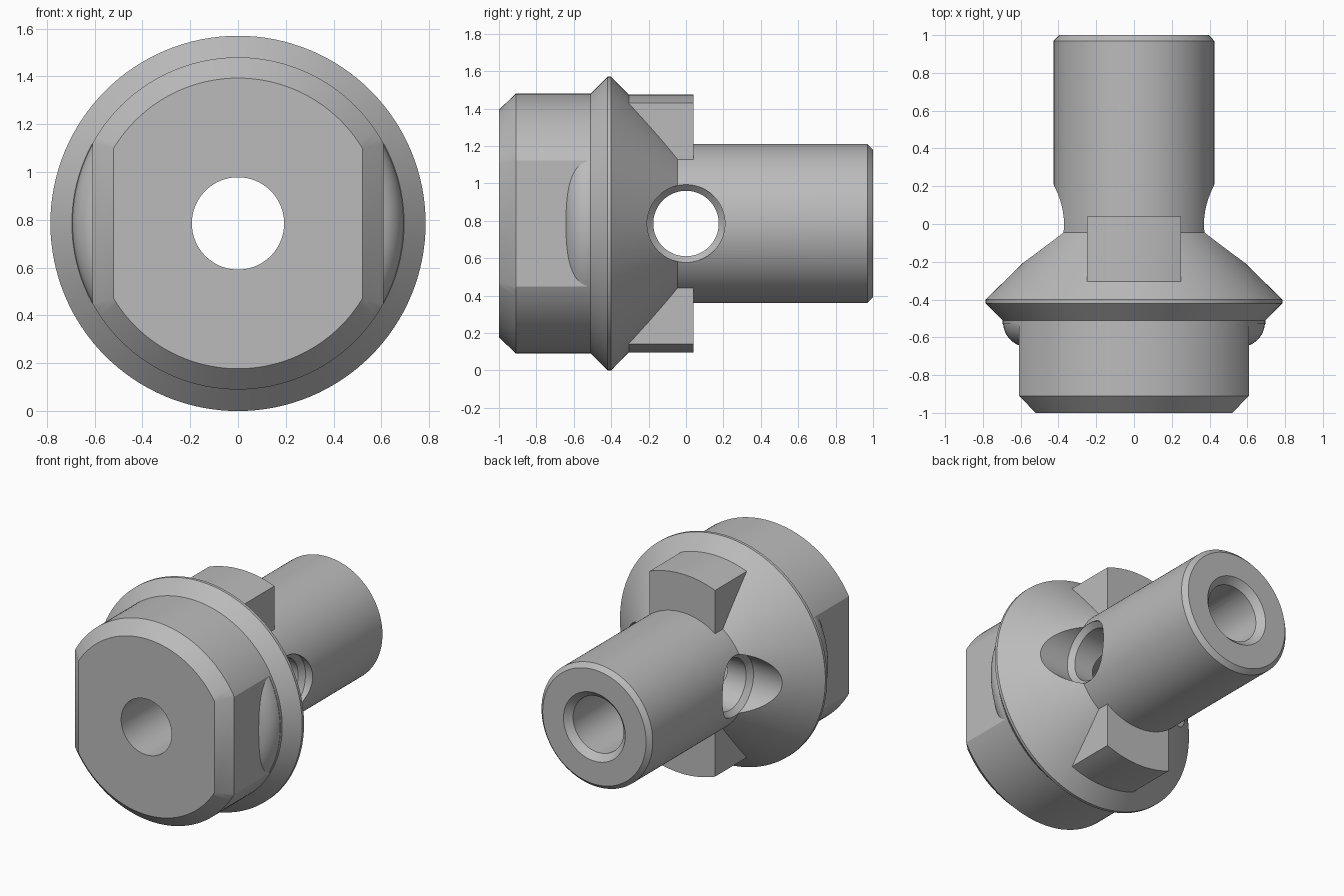
import bpy, bmesh, math
from mathutils import Vector

CENTRE = 0.785   # height of the main axis
SIDES = 128

cube = bpy.data.objects.get("Cube")
if cube:
    bpy.data.objects.remove(cube, do_unlink=True)

steel = bpy.data.materials.new("plain grey")
steel.use_nodes = True
steel.diffuse_color = (0.5, 0.5, 0.5, 1)
steel.node_tree.nodes["Principled BSDF"].inputs["Base Color"].default_value = (0.5, 0.5, 0.5, 1)


def finish(name, bm):
    bmesh.ops.recalc_face_normals(bm, faces=bm.faces)
    mesh = bpy.data.meshes.new(name)
    bm.to_mesh(mesh)
    bm.free()
    mesh.materials.append(steel)
    obj = bpy.data.objects.new(name, mesh)
    bpy.context.collection.objects.link(obj)
    return obj


def lathe(name, profile, axis="Y", ring=False):
    """Turn (radius, position) points round an axis; ring closes the section."""
    bm = bmesh.new()
    loops = []
    for r, p in profile:
        loop = []
        for i in range(SIDES):
            a = math.tau * i / SIDES
            u, v = r * math.cos(a), r * math.sin(a)
            co = (u, p, CENTRE + v) if axis == "Y" else (p, u, CENTRE + v)
            loop.append(bm.verts.new(co))
        loops.append(loop)
    pairs = list(zip(loops, loops[1:]))
    if ring:
        pairs.append((loops[-1], loops[0]))
    else:
        bm.faces.new(loops[0])
        bm.faces.new(loops[-1])
    for a, b in pairs:
        for i in range(SIDES):
            j = (i + 1) % SIDES
            bm.faces.new((a[i], a[j], b[j], b[i]))
    return finish(name, bm)


def prism(name, points, direction):
    """Extrude a flat outline along a direction."""
    bm = bmesh.new()
    face = bm.faces.new([bm.verts.new(p) for p in points])
    new = bmesh.ops.extrude_face_region(bm, geom=[face])["geom"]
    verts = [g for g in new if isinstance(g, bmesh.types.BMVert)]
    bmesh.ops.translate(bm, verts=verts, vec=Vector(direction))
    return finish(name, bm)


def combine(obj, other, operation):
    mod = obj.modifiers.new(operation, "BOOLEAN")
    mod.operation, mod.solver, mod.object = operation, "EXACT", other
    graph = bpy.context.evaluated_depsgraph_get()
    mesh = bpy.data.meshes.new_from_object(obj.evaluated_get(graph))
    obj.modifiers.clear()
    obj.data = mesh
    bpy.data.objects.remove(other, do_unlink=True)


# Turned body: chamfered head, flange, cone and shaft
body = lathe("bolt_body", [
    (0.608, -1), (0.695, -0.91), (0.695, -0.51), (0.785, -0.42), (0.785, -0.40),
    (0.425, -0.045), (0.425, 0.97), (0.395, 1)])

# Wrench flats with chamfered front edges
for s in (-1, 1):
    outline = [(0.608, -0.53), (0.608, -0.91), (0.501, -1.02), (0.9, -1.02), (0.9, -0.53)]
    flat = prism("flat_cutter", [(s * x, y, -0.2) for x, y in outline], (0, 0, 2))
    combine(body, flat, "DIFFERENCE")

# Rounded shoulder where the flats run out
arc = [math.radians(a) for a in range(0, 91, 6)]
shoulder = [(0.565 + 0.128 * math.sin(a), -0.52 - 0.13 * math.cos(a)) for a in arc]
combine(body, lathe("flat_shoulder", [(0.5, -0.65)] + shoulder +
                    [(0.693, -0.49), (0.5, -0.49)], ring=True), "UNION")

# Lengthwise bore, countersunk at the back
combine(body, lathe("bore_cutter", [(0.193, -1.1), (0.193, 0.957), (0.246, 1.01)]),
        "DIFFERENCE")

# Cross hole with a chamfered rim on both sides
combine(body, lathe("cross_hole_cutter", [
    (0.208, -0.6), (0.208, -0.37), (0.175, -0.337),
    (0.175, 0.337), (0.208, 0.37), (0.208, 0.6)], axis="X"), "DIFFERENCE")

# Keys above and below the shaft, with curved outer faces
parts = [body]
half = math.asin(0.25 / 0.69)
for name, s in (("upper_key", 1), ("lower_key", -1)):
    outline = [(0.25, 0.3), (-0.25, 0.3)]
    for i in range(17):
        a = half * (i / 8 - 1)
        outline.append((0.69 * math.sin(a), 0.69 * math.cos(a)))
    parts.append(prism(name, [(x, -0.305, CENTRE + s * z) for x, z in outline],
                       (0, 0.345, 0)))

# Smooth round faces, keep machined edges crisp
bpy.ops.object.select_all(action="DESELECT")
for obj in parts:
    obj.select_set(True)
bpy.context.view_layer.objects.active = body
bpy.ops.object.shade_smooth_by_angle(angle=math.radians(25))
